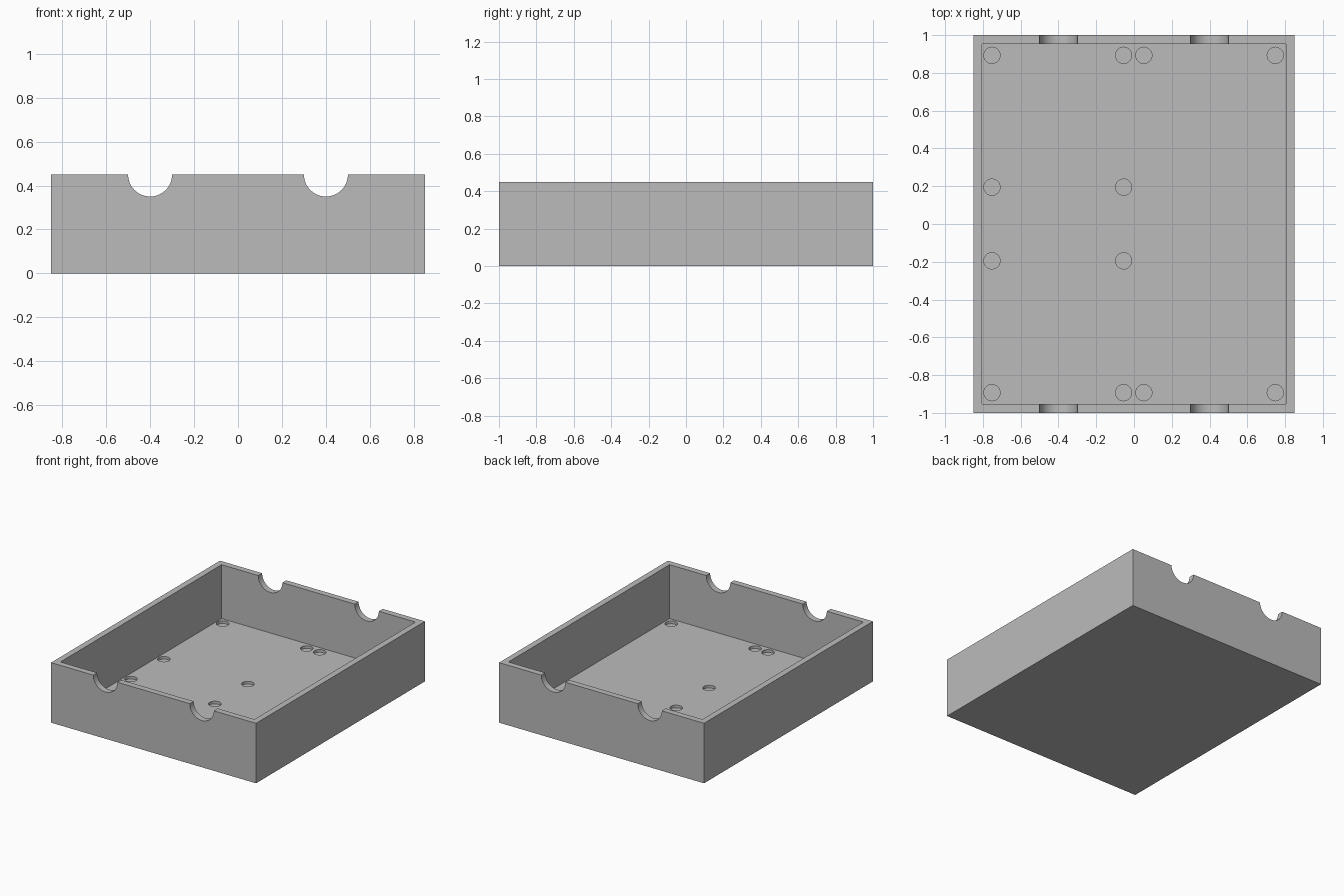
import bpy
import bmesh
from math import radians
from mathutils import Matrix

default = bpy.data.objects.get("Cube")
if default:
    bpy.data.objects.remove(default, do_unlink=True)

# Overall sizes
WIDTH, LENGTH, HEIGHT = 1.7, 2.0, 0.45
WALL = 0.046
NOTCH_RADIUS, NOTCH_X = 0.1, 0.4
RECESS_RADIUS, RECESS_DEPTH = 0.043, 0.02

grey = bpy.data.materials.new("plain grey")
grey.use_nodes = True
grey.diffuse_color = (0.5, 0.5, 0.5, 1)
grey.node_tree.nodes["Principled BSDF"].inputs["Base Color"].default_value = grey.diffuse_color


def make_object(name, bm):
    mesh = bpy.data.meshes.new(name)
    bm.to_mesh(mesh)
    bm.free()
    mesh.materials.append(grey)
    obj = bpy.data.objects.new(name, mesh)
    bpy.context.collection.objects.link(obj)
    return obj


def box(name, size, bottom):
    bm = bmesh.new()
    place = Matrix.Translation((0, 0, bottom + size[2] / 2)) @ Matrix.Diagonal((*size, 1))
    bmesh.ops.create_cube(bm, size=1, matrix=place)
    return make_object(name, bm)


def cylinders(name, centres, radius, depth, segments, turn=Matrix()):
    bm = bmesh.new()
    for centre in centres:
        bmesh.ops.create_cone(bm, cap_ends=True, segments=segments, radius1=radius, radius2=radius,
                              depth=depth, matrix=Matrix.Translation(centre) @ turn)
    return make_object(name, bm)


def activate(obj):
    bpy.ops.object.select_all(action='DESELECT')
    obj.select_set(True)
    bpy.context.view_layer.objects.active = obj


def cut(target, cutter):
    cutter.hide_render = True
    mod = target.modifiers.new(cutter.name, 'BOOLEAN')
    mod.operation = 'DIFFERENCE'
    mod.solver = 'EXACT'
    mod.object = cutter
    activate(target)
    bpy.ops.object.modifier_apply(modifier=mod.name)
    bpy.data.objects.remove(cutter, do_unlink=True)


# Open tray
tray = box("tray", (WIDTH, LENGTH, HEIGHT), 0)
cut(tray, box("cavity_cutter", (WIDTH - 2 * WALL, LENGTH - 2 * WALL, HEIGHT), WALL))

# Half-round notches through the front and back walls
cut(tray, cylinders("notch_cutter", [(s * NOTCH_X, 0, HEIGHT) for s in (-1, 1)],
                    NOTCH_RADIUS, LENGTH + 0.2, 64, Matrix.Rotation(radians(90), 4, 'X')))

# Round recesses in the floor: one long bay on the left, two short bays on the right
spots = [(x, s * 0.893) for x in (-0.752, -0.055, 0.052, 0.748) for s in (-1, 1)]
spots += [(x, s * 0.195) for x in (-0.752, -0.055) for s in (-1, 1)]
cut(tray, cylinders("recess_cutter", [(x, y, WALL) for x, y in spots],
                    RECESS_RADIUS, 2 * RECESS_DEPTH, 32))

activate(tray)
bpy.ops.object.shade_smooth_by_angle(angle=radians(30))
